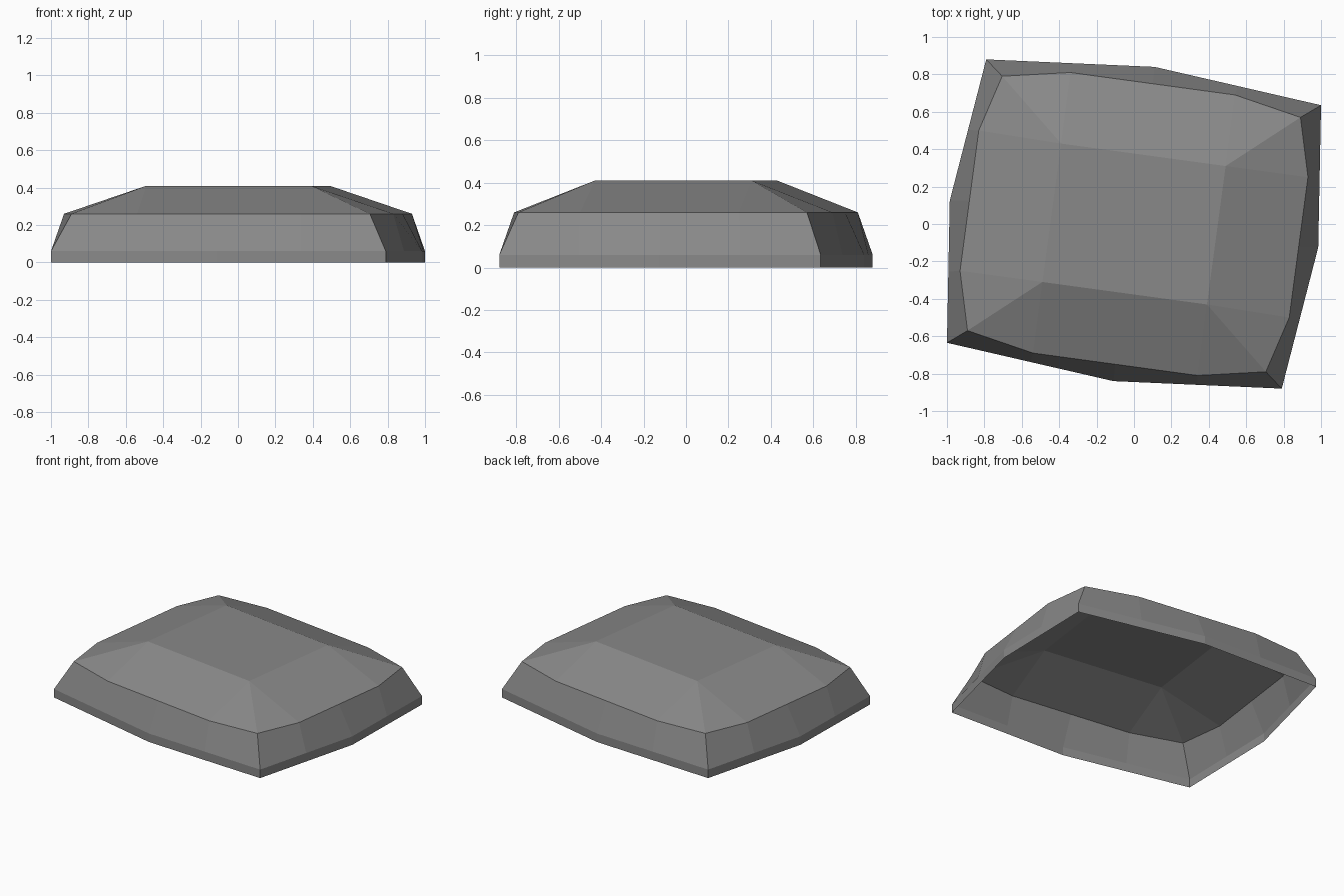
import bpy, bmesh

old = bpy.data.objects.get("Cube")
if old:
    bpy.data.objects.remove(old, do_unlink=True)

BASE_Z, LIP_Z, SHOULDER_Z, TOP_Z = 0.0, 0.06, 0.26, 0.41


def full_turn(half):
    """Complete an outline that repeats after half a turn."""
    return half + [(-x, -y) for x, y in half]


def mid(a, b):
    return ((a[0] + b[0]) / 2, (a[1] + b[1]) / 2)


# Lower outline: two bowed sides, with extra points halfway along each edge
corners = full_turn([(-0.79, 0.88), (0.11, 0.84), (1.0, 0.635), (0.985, -0.125)])
lower = []
for a, b in zip(corners, corners[1:] + corners[:1]):
    lower += [a, mid(a, b)]

# Shoulder outline: four points a side, plus the middle of the long edge
back = [(-0.705, 0.79), (-0.34, 0.81), (0.54, 0.69)]
right = [(0.89, 0.57), (0.93, 0.25), (0.83, -0.5)]
half = []
for c, a, b in (back, right):
    half += [c, a, mid(a, b), b]
shoulder = full_turn(half)

plateau = full_turn([(-0.39, 0.43), (0.49, 0.31)])

bm = bmesh.new()


def ring(points, z):
    return [bm.verts.new((x, y, z)) for x, y in points]


rings = [ring(lower, BASE_Z), ring(lower, LIP_Z), ring(shoulder, SHOULDER_Z)]
top = ring(plateau, TOP_Z)
rim = rings[-1]
n = len(rim)

# Upright lip and sloping skirt
for low, high in zip(rings, rings[1:]):
    for i in range(n):
        j = (i + 1) % n
        bm.faces.new((low[i], low[j], high[j], high[i]))

# Faceted crown: one long facet and two corner triangles per side
for k in range(4):
    s = 4 * k
    here, after = top[k], top[(k + 1) % 4]
    bm.faces.new((rim[s + 1], rim[s + 2], rim[s + 3], after, here))
    bm.faces.new((rim[s], rim[s + 1], here))
    bm.faces.new((rim[s - 1], rim[s], here))
bm.faces.new(top)

# The underside stays open; turn every facet outward
bm.normal_update()
for f in bm.faces:
    outward = f.calc_center_median()
    if f.normal.dot(outward) < 0:
        f.normal_flip()

mesh = bpy.data.meshes.new("faceted_cover")
bm.to_mesh(mesh)
bm.free()

grey = bpy.data.materials.new("mid_grey")
grey.use_nodes = True
colour = (0.25, 0.25, 0.25, 1)
grey.diffuse_color = colour
grey.node_tree.nodes["Principled BSDF"].inputs["Base Color"].default_value = colour
mesh.materials.append(grey)

cover = bpy.data.objects.new("faceted_cover", mesh)
bpy.context.collection.objects.link(cover)
